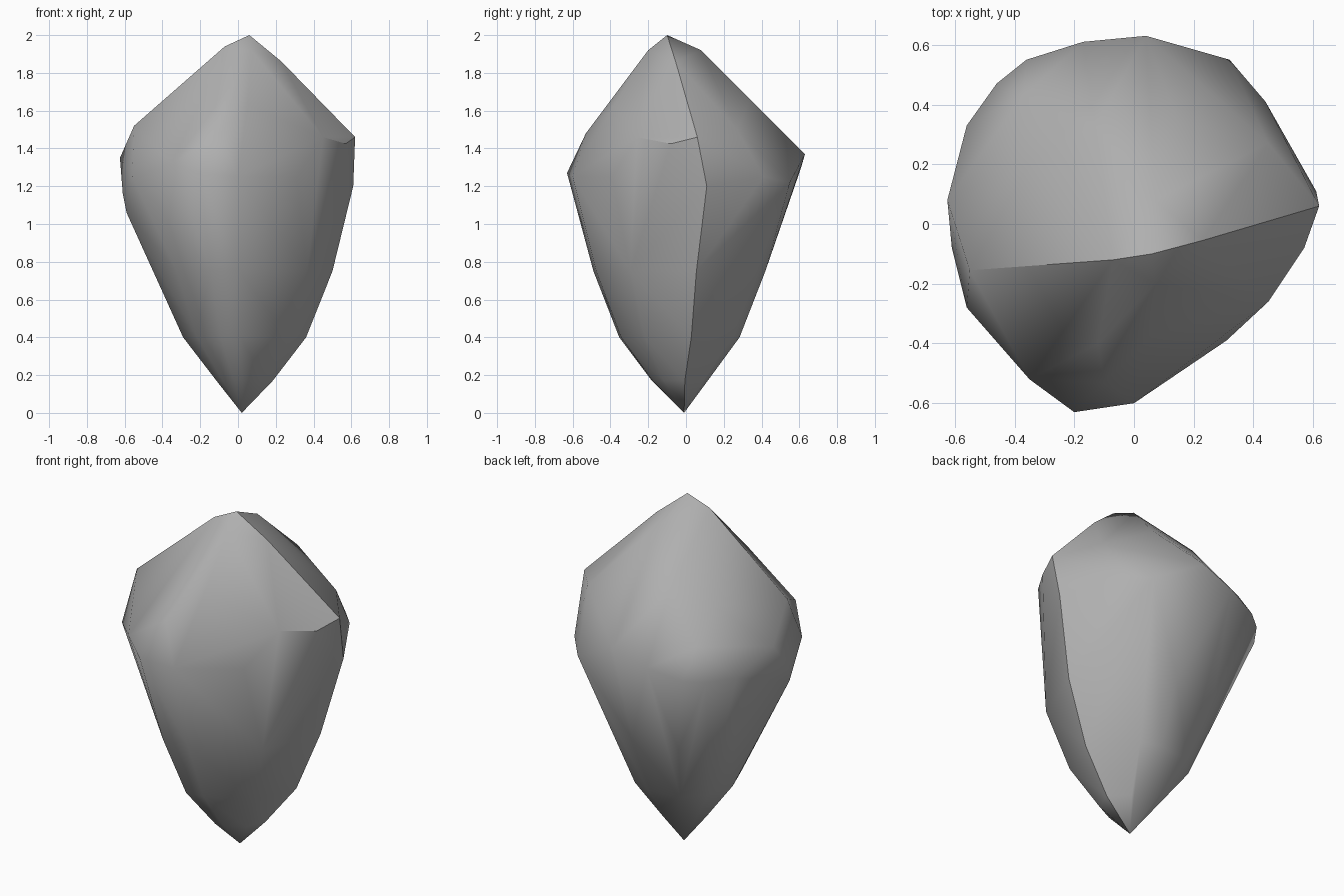
import bpy
import bmesh
import math
from mathutils import Vector

# Remove the default cube
default_cube = bpy.data.objects.get("Cube")
if default_cube:
    bpy.data.objects.remove(default_cube, do_unlink=True)

# Single stone colour
stone = bpy.data.materials.new("grey stone")
stone.use_nodes = True
stone_colour = (0.43, 0.43, 0.43, 1)
stone.diffuse_color = stone_colour
shader = next(n for n in stone.node_tree.nodes if n.type == "BSDF_PRINCIPLED")
shader.inputs["Base Color"].default_value = stone_colour

# Sharp ridge running across the crown
crown_ridge = [
    (-.55, -.155, 1.52), (-.07, -.12, 1.94), (.06, -.1, 2),
    (.23, -.055, 1.86), (.62, .06, 1.46),
]

# Sharp lower lip of the large front right facet
front_lip = [(.05, -.38, 1.63), (.45, -.26, 1.46), (.57, -.08, 1.425)]

# Corners of the facets sloping forward from the ridge
front_shoulder = [(.07, -.2, 1.92), (-.12, -.4, 1.62), (-.1, -.53, 1.48)]

# Corners of the facets sloping backward from the ridge
back_shoulder = [
    (.07, .08, 1.92), (.15, .34, 1.66), (-.13, .33, 1.65),
    (-.34, .22, 1.56), (-.37, .43, 1.41), (.45, .27, 1.5),
]

# Widest corners around the middle of the stone
belt = [
    (-.2, -.63, 1.27), (0, -.6, 1.25), (.31, -.39, 1.25),
    (-.35, -.52, 1.32), (-.56, -.28, 1.25), (-.59, -.12, 1.06),
    (-.61, -.08, 1.16), (-.625, .08, 1.35), (-.56, .33, 1.24),
    (-.46, .47, 1.24), (-.36, .55, 1.25), (-.17, .61, 1.3),
    (.04, .63, 1.37), (.32, .55, 1.22), (.44, .41, 1.25),
]
crease_top = (.61, .11, 1.2)
root_tip = (.02, -.01, 0)

# Cross-section of the tapering root, measured from its axis
root_section = [
    (.465, .09), (.33, -.26), (-.03, -.44), (-.18, -.455), (-.36, -.25),
    (-.465, .02), (-.41, .26), (-.26, .425), (.02, .455), (.18, .4),
]
root_axis = (.035, -.035)
root_levels = [(.75, 1), (.4, .7), (.17, .32)]


def root_ring(height, scale):
    """Scaled copy of the root section at one height."""
    return [(root_axis[0] + x * scale, root_axis[1] + y * scale, height)
            for x, y in root_section]


rings = [root_ring(height, scale) for height, scale in root_levels]
corners = crown_ridge + front_lip + front_shoulder + back_shoulder + belt
corners += [crease_top, root_tip] + sum(rings, [])

# Edges joining these corners stay crisp: ridge, lip and the side crease
side_crease = [crease_top, root_tip] + [ring[0] for ring in rings]
crisp_corners = crown_ridge + front_lip + side_crease + [rings[-1][5]]


def is_crisp(vert, points):
    """True when the vertex sits on one of the crisp corners."""
    return any((vert.co - Vector(p)).length < .001 for p in points)


def build_stone(name, points, crisp, material):
    """Wrap the corners in a skin, smooth it and keep the crisp edges."""
    bm = bmesh.new()
    for point in points:
        bm.verts.new(point)
    bmesh.ops.convex_hull(bm, input=bm.verts[:])
    loose = [v for v in bm.verts if not v.link_faces]
    bmesh.ops.delete(bm, geom=loose, context="VERTS")
    bmesh.ops.dissolve_limit(bm, angle_limit=math.radians(1),
                             verts=bm.verts[:], edges=bm.edges[:])
    bmesh.ops.recalc_face_normals(bm, faces=bm.faces[:])
    for face in bm.faces:
        face.smooth = True
    for edge in bm.edges:
        folded = edge.calc_face_angle(0) > math.radians(20)
        edge.smooth = not (folded and all(is_crisp(v, crisp)
                                          for v in edge.verts))
    mesh = bpy.data.meshes.new(name)
    bm.to_mesh(mesh)
    bm.free()
    mesh.materials.append(material)
    body = bpy.data.objects.new(name, mesh)
    bpy.context.collection.objects.link(body)


build_stone("stone_body", corners, crisp_corners, stone)
